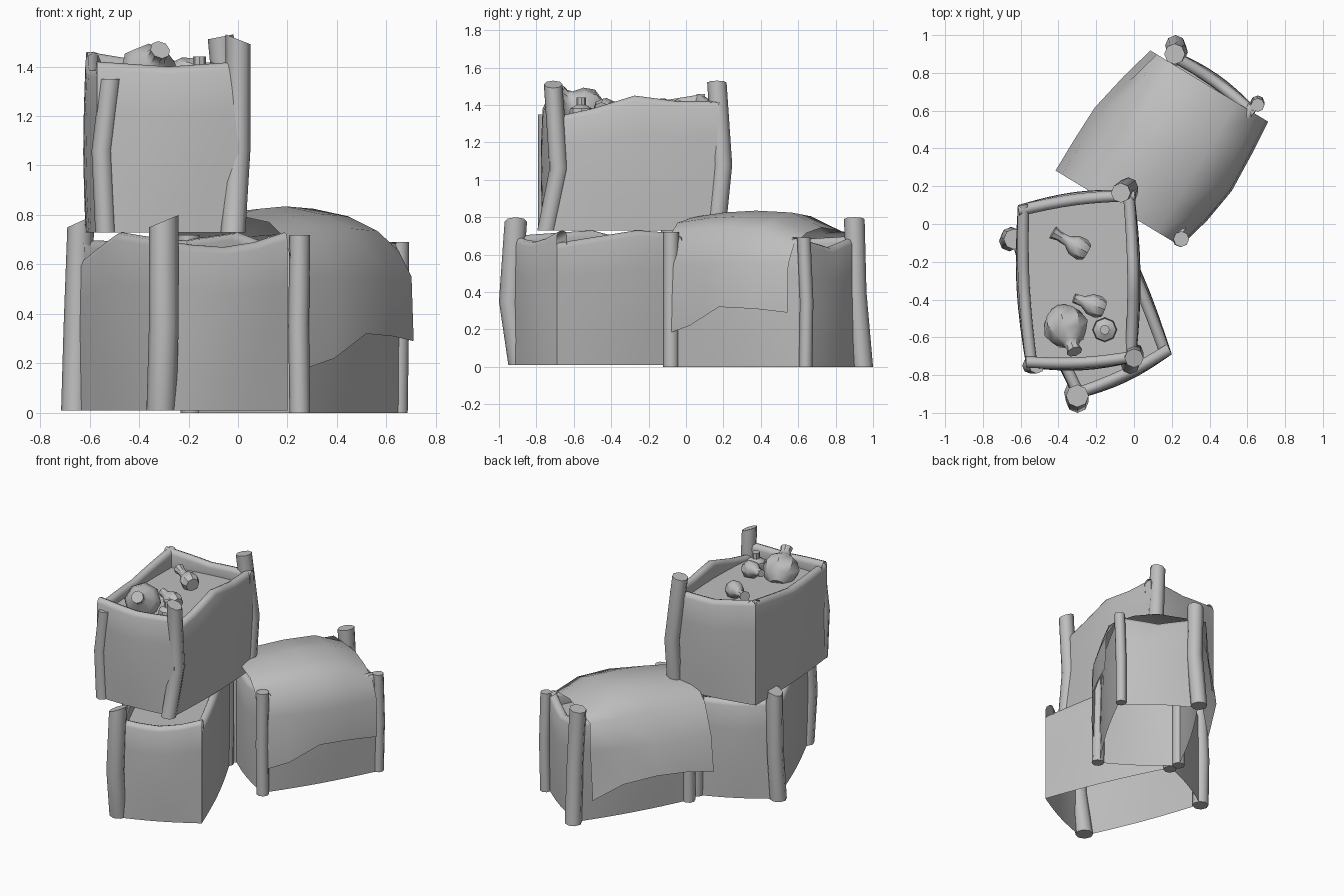
import bpy, bmesh, math
from mathutils import Vector, Matrix

if bpy.data.objects.get("Cube"):
    bpy.data.objects.remove(bpy.data.objects["Cube"], do_unlink=True)

GREY = (0.52, 0.52, 0.52, 1)
mat = bpy.data.materials.new("weathered_grey")
mat.use_nodes = True
mat.diffuse_color = GREY
mat.node_tree.nodes["Principled BSDF"].inputs["Base Color"].default_value = GREY


def finish(name, bm, angle=60):
    """Turn a bmesh into a smooth-shaded object in the shared colour."""
    bmesh.ops.recalc_face_normals(bm, faces=bm.faces)
    me = bpy.data.meshes.new(name)
    bm.to_mesh(me)
    bm.free()
    ob = bpy.data.objects.new(name, me)
    bpy.context.collection.objects.link(ob)
    me.materials.append(mat)
    bpy.ops.object.select_all(action='DESELECT')
    ob.select_set(True)
    bpy.context.view_layer.objects.active = ob
    bpy.ops.object.shade_smooth_by_angle(angle=math.radians(angle))


def skin(bm, rows, closed=False):
    """Bridge rows of points into quads."""
    vs = [[bm.verts.new(p) for p in r] for r in rows]
    n = len(vs[0])
    for a, b in zip(vs, vs[1:]):
        for i in range(n if closed else n - 1):
            j = (i + 1) % n
            bm.faces.new((a[i], b[i], b[j], a[j]))
    return vs


def tube(name, rows, angle=60):
    """Capped skin over closed rings."""
    bm = bmesh.new()
    vs = skin(bm, rows, True)
    bm.faces.new(vs[0])
    bm.faces.new(vs[-1])
    finish(name, bm, angle)


def height_at(tops, t):
    """Evenly spaced heights, read at t from 0 to 1."""
    x = t * (len(tops) - 1)
    i = min(int(x), len(tops) - 2)
    return tops[i] + (tops[i + 1] - tops[i]) * (x - i)


def wall(name, p, q, z0, tops, floor, bulge=0.03):
    """Bulging thin panel from p to q whose top rolls over inward to the fill board."""
    p, q = Vector(p), Vector(q)
    d = (q - p).normalized()
    out = Vector((d.y, -d.x))

    def ring(level, inset):
        row = []
        for i in range(9):
            t = i / 8
            top = height_at(tops, t)
            z = level(top)
            swell = 0.6 + 0.4 * math.sin(math.pi * (z - z0) / (top - z0))
            c = p.lerp(q, t) + out * (bulge * math.sin(math.pi * t) * swell - inset)
            row.append((c.x, c.y, z))
        return row

    rows = [ring(lambda top, k=k: z0 + (top - 0.03 - z0) * k / 4, 0) for k in range(5)]
    rows += [ring(lambda top, dz=dz: top - dz, inset)
             for dz, inset in ((0.007, 0.01), (0, 0.03), (0.007, 0.05), (0.03, 0.06))]
    rows.append(ring(lambda top: floor - 0.01, 0.055))
    bm = bmesh.new()
    skin(bm, rows)
    finish(name, bm)


def post(name, path, r, slant=0.0):
    """Crooked eight-sided corner post; slant tips its top towards -x or +x."""
    rows = []
    for k, c in enumerate(path):
        tip = slant if k == len(path) - 1 else 0
        rows.append([(c[0] + r * math.cos(a), c[1] + r * math.sin(a), c[2] + tip * math.cos(a) - abs(tip))
                     for a in (math.tau * i / 8 for i in range(8))])
    tube(name, rows)


def lathe(name, profile, loc, direction, sides=8):
    """Turned vessel along a direction; profile is (radius, height)."""
    m = Matrix.Translation(loc) @ Vector(direction).to_track_quat('Z', 'Y').to_matrix().to_4x4()
    tube(name, [[m @ Vector((r * math.cos(a), r * math.sin(a), h))
                 for a in (math.tau * i / sides for i in range(sides))] for r, h in profile], 40)


def crate(name, corners, z0, tops, floor):
    """Four walls and a fill board; corners run front-left, front-right, back-right, back-left."""
    for i, side in enumerate(("front", "right", "back", "left")):
        wall(f"{name}_{side}_wall", corners[i], corners[(i + 1) % 4], z0, tops[i], floor)
    bm = bmesh.new()
    bm.faces.new([bm.verts.new((x, y, floor)) for x, y in corners])
    finish(f"{name}_fill_board", bm)


# Lower front crate
crate("lower_crate", [(-0.31, -0.93), (0.2, -0.69), (-0.18, 0.17), (-0.65, -0.08)], 0.01,
      [(0.70, 0.68, 0.67, 0.69, 0.73), (0.66, 0.73, 0.70), (0.70, 0.69, 0.70), (0.61, 0.73, 0.70)], 0.60)
post("lower_crate_front_left_post", [(-0.31, -0.89, 0.01), (-0.30, -0.94, 0.35), (-0.30, -0.91, 0.80)], 0.06, 0.025)
post("lower_crate_back_left_post", [(-0.66, -0.09, 0.01), (-0.65, -0.07, 0.35), (-0.635, -0.08, 0.80)], 0.055, 0.025)
post("lower_crate_back_right_post", [(-0.19, 0.15, 0.01), (-0.2, 0.16, 0.35), (-0.2, 0.16, 0.72)], 0.045)

# Upper crate
crate("upper_crate", [(-0.57, -0.76), (0.01, -0.73), (0.0, 0.18), (-0.615, 0.1)], 0.73,
      [(1.42, 1.40, 1.42), (1.33, 1.38, 1.45, 1.42, 1.42), (1.42, 1.41, 1.46), (1.46, 1.39, 1.39)], 1.33)
post("upper_crate_front_right_post", [(-0.02, -0.745, 0.73), (0.0, -0.68, 1.06), (0.0, -0.71, 1.53)], 0.05, -0.02)
post("upper_crate_back_right_post", [(-0.03, 0.16, 0.73), (-0.03, 0.195, 1.08), (-0.07, 0.165, 1.53)], 0.052, 0.01)
post("upper_crate_front_left_post", [(-0.535, -0.75, 0.73), (-0.55, -0.75, 1.06), (-0.515, -0.75, 1.35)], 0.042)

# Covered crate
crate("covered_crate", [(-0.19, 0.24), (0.24, -0.07), (0.65, 0.61), (0.21, 0.92)], 0.0,
      [(0.70, 0.68, 0.70), (0.69, 0.69, 0.69), (0.69, 0.64, 0.70), (0.70, 0.68, 0.70)], 0.60)
post("covered_crate_front_right_post", [(0.25, -0.08, 0), (0.245, -0.08, 0.35), (0.25, -0.08, 0.72)], 0.042)
post("covered_crate_back_right_post", [(0.65, 0.64, 0), (0.655, 0.645, 0.35), (0.655, 0.63, 0.69)], 0.036)
post("covered_crate_back_left_post", [(0.22, 0.945, 0), (0.23, 0.91, 0.4), (0.215, 0.90, 0.80)], 0.055, 0.01)
post("covered_crate_front_left_post", [(-0.19, 0.24, 0), (-0.19, 0.24, 0.35), (-0.19, 0.24, 0.70)], 0.042)

# Cloth draped lengthwise over the covered crate
along, across = Vector((0.52, 0.86)), Vector((0.86, -0.52))
origin = Vector((0.02, 0.09))
# each station: distance, ridge height, left flare, left hem, right flare, right hem
stations = [(-0.06, 0.80, 0.47, 0.28, 0.30, 0.17), (0.13, 0.825, 0.47, 0.31, 0.35, 0.22),
            (0.33, 0.835, 0.465, 0.32, 0.38, 0.32), (0.55, 0.825, 0.42, 0.28, 0.37, 0.31),
            (0.74, 0.745, 0.37, 0.18, 0.355, 0.29)]
rows = []
for s, ridge, left, hem_l, right, hem_r in stations:
    row = []
    for w, z in [(-left, hem_l), (-left + 0.04, 0.52), (-0.33, 0.71), (-0.2, ridge - 0.02), (0, ridge),
                 (0.16, ridge - 0.03), (right - 0.07, ridge - 0.09), (right - 0.01, 0.55), (right, hem_r)]:
        c = origin + along * s + across * w
        row.append((c.x, c.y, z))
    rows.append(row)
bm = bmesh.new()
skin(bm, rows)
finish("draped_cloth", bm, 70)

# Vessels lying in the upper crate
BOTTLE = [(0.045, 0), (0.06, 0.03), (0.055, 0.08), (0.028, 0.12), (0.026, 0.17), (0.036, 0.21)]
lathe("round_jug", [(0.05, -0.12), (0.1, -0.07), (0.122, 0), (0.095, 0.06), (0.045, 0.10), (0.035, 0.13), (0.042, 0.16)],
      (-0.36, -0.55, 1.38), (0.26, -0.72, 0.5))
lathe("lying_bottle_back", BOTTLE, (-0.25, -0.15, 1.37), (-0.85, 0.5, 0.12))
lathe("lying_bottle_front", BOTTLE[:5], (-0.16, -0.45, 1.37), (-0.9, 0.33, 0.15))
lathe("standing_bottle", [(0.055, 0), (0.065, 0.02), (0.06, 0.05), (0.026, 0.07), (0.026, 0.11)],
      (-0.155, -0.56, 1.33), (0, 0, 1))
